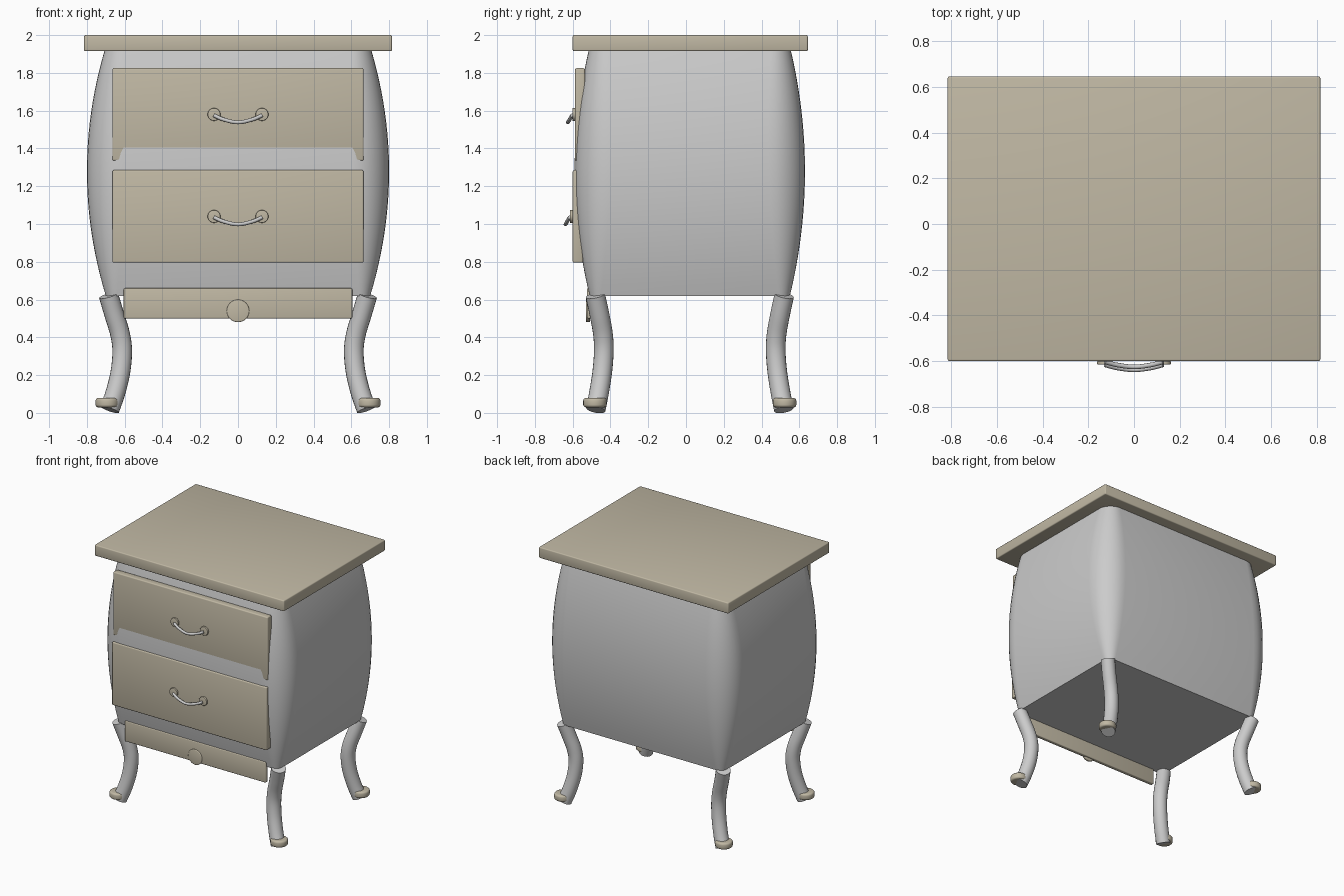
import bpy, bmesh, math
from mathutils import Vector

old = bpy.data.objects.get("Cube")
if old:
    bpy.data.objects.remove(old, do_unlink=True)

CY = 0.02  # depth centre of body and legs


def material(name, rgb):
    m = bpy.data.materials.new(name)
    m.use_nodes = True
    m.diffuse_color = (*rgb, 1)
    m.node_tree.nodes["Principled BSDF"].inputs["Base Color"].default_value = (*rgb, 1)
    return m


BEIGE = material("beige wood", (0.53, 0.48, 0.37))
GREY = material("light grey", (0.6, 0.6, 0.6))


def finish(name, bm, mat, angle=40):
    bmesh.ops.recalc_face_normals(bm, faces=bm.faces)
    mesh = bpy.data.meshes.new(name)
    bm.to_mesh(mesh)
    bm.free()
    mesh.materials.append(mat)
    ob = bpy.data.objects.new(name, mesh)
    bpy.context.collection.objects.link(ob)
    bpy.ops.object.select_all(action='DESELECT')
    ob.select_set(True)
    bpy.context.view_layer.objects.active = ob
    bpy.ops.object.shade_smooth_by_angle(angle=math.radians(angle))
    return ob


def loft(bm, rings):
    """Skin closed rings of points and cap both ends."""
    loops = [[bm.verts.new(p) for p in ring] for ring in rings]
    n = len(loops[0])
    for a, b in zip(loops, loops[1:]):
        for i in range(n):
            j = (i + 1) % n
            bm.faces.new((a[i], a[j], b[j], b[i]))
    bm.faces.new(loops[0])
    bm.faces.new(loops[-1])


def slab(name, lo, hi, bevel=0.008):
    lo, hi = Vector(lo), Vector(hi)
    bm = bmesh.new()
    bmesh.ops.create_cube(bm, size=1)
    for v in bm.verts:
        v.co = (lo + hi) / 2 + Vector(a * b for a, b in zip(v.co, hi - lo))
    bmesh.ops.bevel(bm, geom=bm.edges[:], offset=bevel, segments=3,
                    profile=0.5, affect='EDGES')
    return finish(name, bm, BEIGE)


def tube(name, points, radius, mat, sides=20, steps=6):
    """Round tube along a smooth path through the points."""
    pts = [Vector(p) for p in points]
    ext = [2 * pts[0] - pts[1]] + pts + [2 * pts[-1] - pts[-2]]
    path = []
    for k in range(len(pts) - 1):
        a, b, c, d = ext[k:k + 4]
        for s in range(steps):
            t = s / steps
            path.append(0.5 * (2 * b + (c - a) * t + (2 * a - 5 * b + 4 * c - d) * t ** 2
                               + (3 * b - a - 3 * c + d) * t ** 3))
    path.append(pts[-1])
    rings = []
    side = Vector((0, 1, 0))
    for i, p in enumerate(path):
        tan = (path[min(i + 1, len(path) - 1)] - path[max(i - 1, 0)]).normalized()
        u = (side - tan * side.dot(tan)).normalized()
        w = tan.cross(u)
        angles = [2 * math.pi * k / sides for k in range(sides)]
        rings.append([p + radius * (u * math.cos(a) + w * math.sin(a)) for a in angles])
    bm = bmesh.new()
    loft(bm, rings)
    return finish(name, bm, mat)


def disc(name, centre, radius, depth, axis, bevel, sides=32):
    """Short cylinder along y or z with rounded rims."""
    bm = bmesh.new()
    bmesh.ops.create_cone(bm, cap_ends=True, segments=sides, radius1=radius,
                          radius2=radius, depth=depth)
    rims = [e for e in bm.edges if abs(e.verts[0].co.z - e.verts[1].co.z) < 1e-5]
    bmesh.ops.bevel(bm, geom=rims, offset=bevel, segments=3, profile=0.5, affect='EDGES')
    for v in bm.verts:
        if axis == 'y':
            v.co = Vector((v.co.x, v.co.z, v.co.y))
        v.co += Vector(centre)
    return finish(name, bm, BEIGE)


# Bulging body with rounded upright corners
def body_ring(z):
    t = (z - 1.28) / 0.66
    bulge = 1 - t * t
    hx, hy = 0.70 + 0.10 * bulge, 0.53 + 0.08 * bulge
    r = 0.08 + 0.11 * max(bulge, 0) + 0.02 * t
    ring = []
    for q, (sx, sy) in enumerate([(1, 1), (-1, 1), (-1, -1), (1, -1)]):
        for k in range(9):
            a = math.pi / 2 * (q + k / 8)
            ring.append((sx * (hx - r) + r * math.cos(a),
                         CY + sy * (hy - r) + r * math.sin(a), z))
    return ring


bm = bmesh.new()
loft(bm, [body_ring(0.62 + 1.30 * i / 24) for i in range(25)])
finish("body", bm, GREY)

# Top board, drawer fronts and apron
slab("top_board", (-0.815, -0.60, 1.915), (0.815, 0.645, 2.0))
slab("upper_drawer", (-0.665, -0.587, 1.335), (0.665, -0.535, 1.825))
slab("lower_drawer", (-0.665, -0.60, 0.795), (0.665, -0.545, 1.285))
slab("apron", (-0.605, -0.525, 0.50), (0.605, -0.495, 0.66), 0.006)
disc("apron_medallion", (0, -0.519, 0.54), 0.06, 0.022, 'y', 0.006)

# Drooping handles with round rosettes
for name, z, y in (("upper", 1.58, -0.587), ("lower", 1.04, -0.60)):
    for side, sx in (("left", 1), ("right", -1)):
        disc(f"{name}_handle_{side}_rosette", (sx * 0.127, y - 0.007, z), 0.034, 0.016,
             'y', 0.004)
    drop = [(-0.127, 0, 0), (-0.075, 0.6, 0.6), (0, 1, 1), (0.075, 0.6, 0.6), (0.127, 0, 0)]
    tube(f"{name}_handle", [(x, y - 0.016 - 0.022 * out, z - 0.005 - 0.037 * sag)
                            for x, out, sag in drop], 0.01, GREY, 12)

# Curved legs with foot rings
leg_path = [(0.685, 0.50, 0.622), (0.655, 0.478, 0.52), (0.625, 0.460, 0.42),
            (0.613, 0.455, 0.33), (0.622, 0.463, 0.22), (0.648, 0.480, 0.11),
            (0.680, 0.498, 0.018)]
for end, sy in (("front", -1), ("back", 1)):
    for side, sx in (("left", 1), ("right", -1)):
        tube(f"{end}_{side}_leg", [(sx * x, CY + sy * y, z) for x, y, z in leg_path],
             0.052, GREY)
        disc(f"{end}_{side}_foot_ring", (sx * 0.692, CY + sy * 0.502, 0.054), 0.062, 0.05,
             'z', 0.014)
